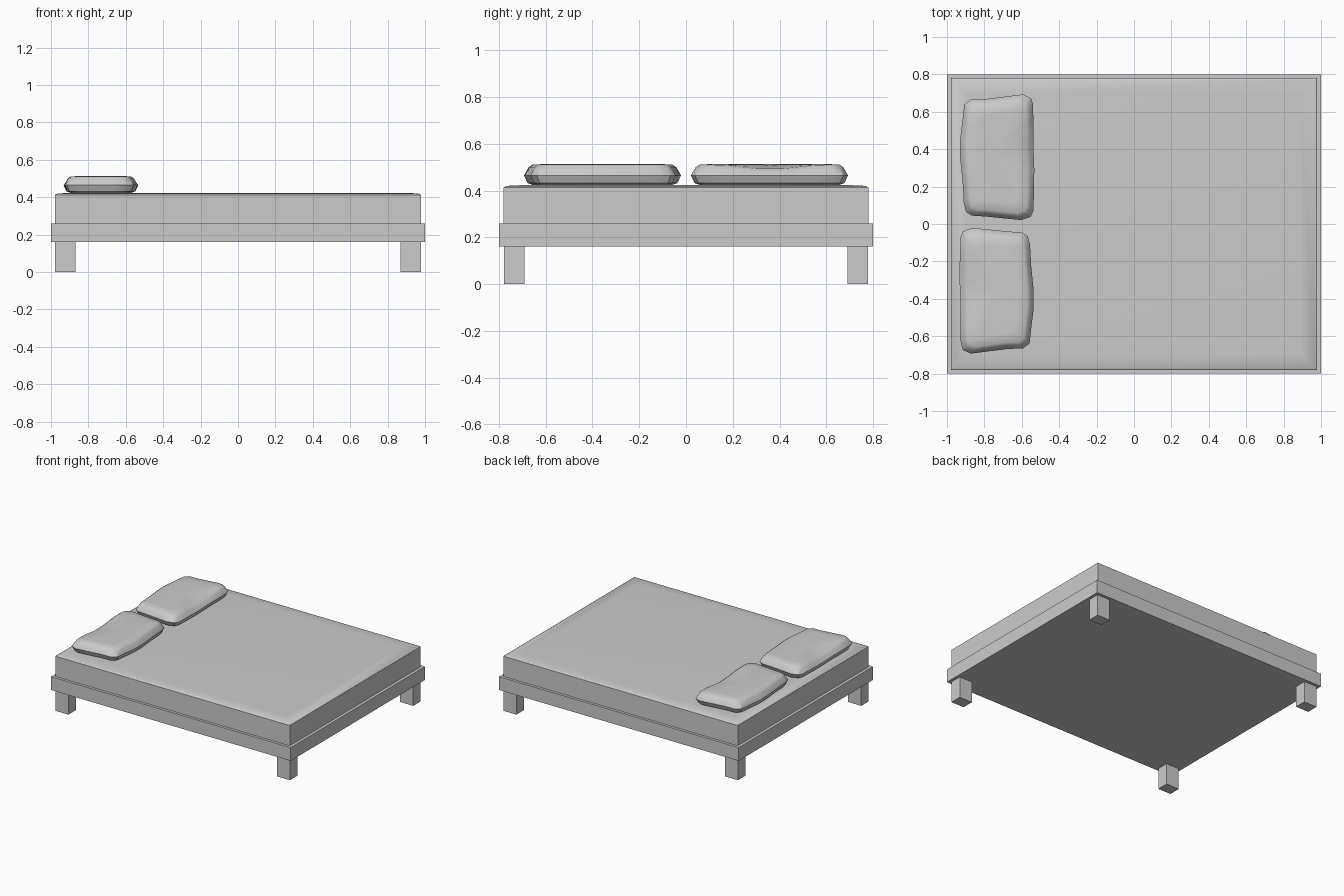
import bpy, bmesh, math

if "Cube" in bpy.data.objects:
    bpy.data.objects.remove(bpy.data.objects["Cube"])


def finish(name, bm, angle=30):
    bmesh.ops.recalc_face_normals(bm, faces=bm.faces)
    mesh = bpy.data.meshes.new(name)
    bm.to_mesh(mesh)
    bm.free()
    obj = bpy.data.objects.new(name, mesh)
    bpy.context.collection.objects.link(obj)
    bpy.ops.object.select_all(action='DESELECT')
    bpy.context.view_layer.objects.active = obj
    obj.select_set(True)
    bpy.ops.object.shade_smooth_by_angle(angle=math.radians(angle))
    return obj


def box(name, x0, x1, y0, y1, z0, z1):
    bm = bmesh.new()
    bmesh.ops.create_cube(bm, size=1)
    for v in bm.verts:
        v.co = (x1 if v.co.x > 0 else x0, y1 if v.co.y > 0 else y0, z1 if v.co.z > 0 else z0)
    return finish(name, bm)


def loft(name, rings, centre_top=None):
    """Skin a stack of closed rings; cap flat, or with a fan to a centre point."""
    bm = bmesh.new()
    loops = [[bm.verts.new(p) for p in ring] for ring in rings]
    n = len(loops[0])
    for a, b in zip(loops, loops[1:]):
        for i in range(n):
            j = (i + 1) % n
            bm.faces.new((a[i], a[j], b[j], b[i]))
    bm.faces.new(loops[0][::-1])
    if centre_top:
        c = bm.verts.new(centre_top)
        for i in range(n):
            bm.faces.new((loops[-1][i], loops[-1][(i + 1) % n], c))
    else:
        bm.faces.new(loops[-1])
    return finish(name, bm, 35)


# Bed frame and four legs
box("bed_frame", -1, 1, -0.8, 0.8, 0.16, 0.26)
for sx, end in ((-1, "head"), (1, "foot")):
    for sy, side in ((-1, "front"), (1, "back")):
        xs = sorted((sx * 0.87, sx * 0.978))
        ys = sorted((sy * 0.69, sy * 0.778))
        box(f"{end}_{side}_leg", *xs, *ys, 0, 0.16)

# Mattress with a softly crowned top edge
profile = [(0, 0.26), (0, 0.413), (0.011, 0.42), (0.09, 0.424)]
loft("mattress", [[(sx * (0.978 - d), sy * (0.78 - d), z)
                   for sx, sy in ((-1, -1), (1, -1), (1, 1), (-1, 1))] for d, z in profile])

# Pillow outline (relative to its centre) and inset/height profile
outline = [(.198, -.2), (.2, -.07), (.195, .06), (.195, .2), (.193, .28), (.182, .313),
           (.14, .333), (.06, .323), (-.06, .308), (-.14, .305), (-.175, .278), (-.183, .2),
           (-.197, .09), (-.197, 0), (-.183, -.14), (-.177, -.25), (-.165, -.295), (-.135, -.315),
           (-.06, -.32), (.06, -.332), (.13, -.339), (.18, -.322), (.195, -.29)]
layers = [(0.04, 0.423), (0.015, 0.432), (0, 0.465), (0.02, 0.5), (0.036, 0.511), (0.09, 0.514)]


def pillow_ring(d, z):
    ring = []
    for x, y in outline:
        px, py = x * (1 - d / 0.2), y * (1 - d / 0.33)
        # slump on one long edge
        dip = 0.022 * math.exp(-(py / 0.13) ** 2) * max(0, px / 0.17) if z > 0.49 else 0
        ring.append((px, py, z - dip))
    return ring


# Two pillows, the second turned half way round
for name, y, turn in (("back_pillow", 0.36, 0), ("front_pillow", -0.36, math.pi)):
    pillow = loft(name, [pillow_ring(d, z) for d, z in layers], (0, 0, 0.51))
    pillow.location = (-0.733, y, 0)
    pillow.rotation_euler.z = turn
